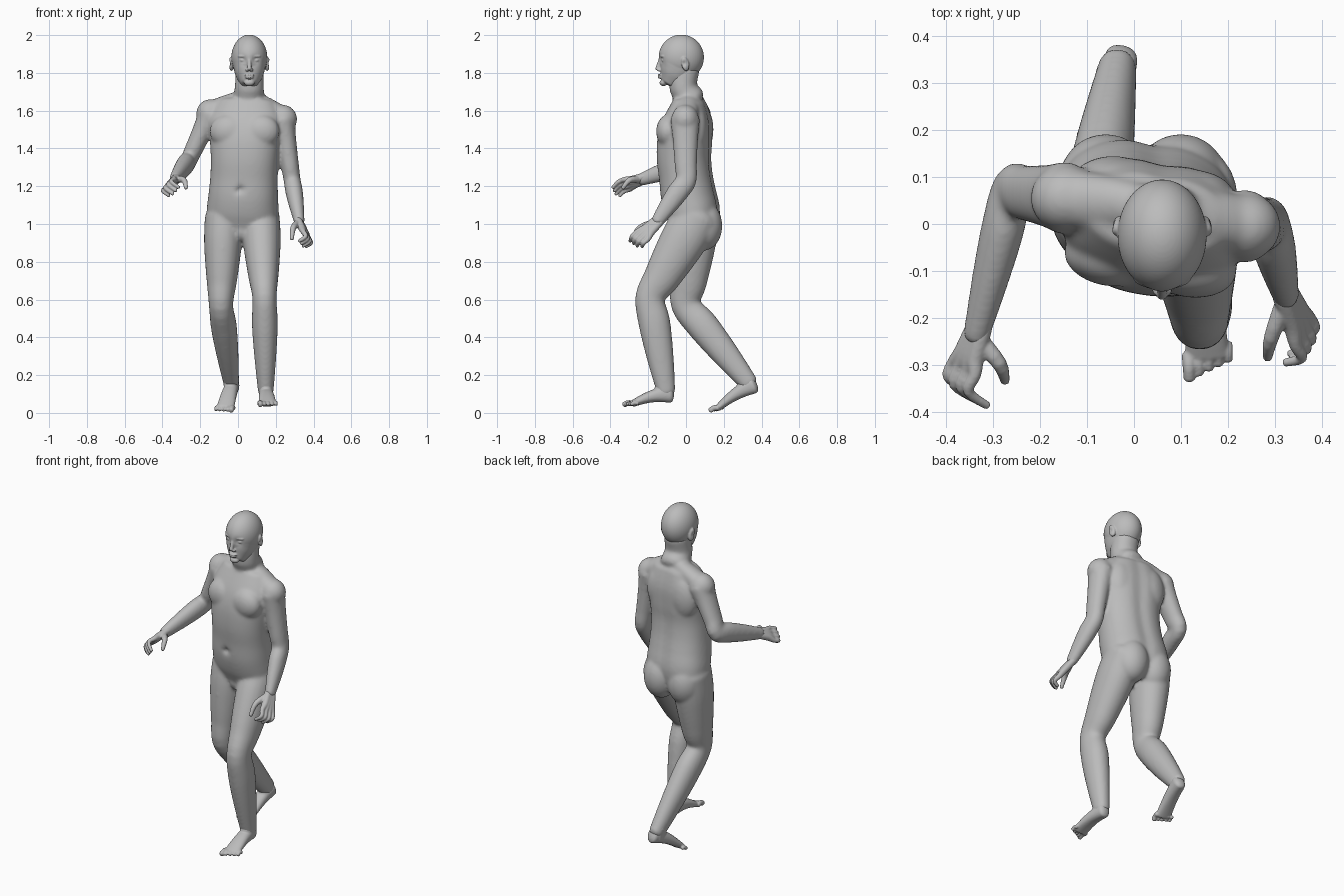
import bpy, bmesh, math
from mathutils import Vector, Matrix

cube = bpy.data.objects.get("Cube")
if cube:
    bpy.data.objects.remove(cube)

grey = (0.5, 0.5, 0.5, 1)
skin = bpy.data.materials.new("plain_grey")
skin.use_nodes = True
skin.diffuse_color = grey
skin.node_tree.nodes["Principled BSDF"].inputs["Base Color"].default_value = grey


def mix(a, b, t):
    return a + (b - a) * t


def spline(rows, steps):
    """Catmull-Rom interpolation of section rows."""
    out = []
    last = len(rows) - 1
    for i in range(last):
        near = (rows[max(i - 1, 0)], rows[i], rows[i + 1], rows[min(i + 2, last)])
        for s in range(steps):
            t = s / steps
            out.append([b + 0.5 * t * (c - a + t * (2 * a - 5 * b + 4 * c - d + t * (3 * (b - c) + d - a)))
                        for a, b, c, d in zip(*near)])
    out.append(rows[-1])
    return out


def loft(bm, sections, n=24, twist=0, cap=0.6, power=2.1, groove=0):
    """Skin oval sections (centre, half width, half depth) set square to their path."""
    rows = spline([[*centre, a, b] for centre, a, b in sections], steps=4)
    points = [Vector(row[:3]) for row in rows]
    last = len(points) - 1
    rings = []
    for i, (point, row) in enumerate(zip(points, rows)):
        along = (points[min(i + 1, last)] - points[max(i - 1, 0)]).normalized()
        rings.append((point, along, row[3], row[4]))

    def dome(ring, sign):
        point, along, a, b = ring
        reach = along * sign * cap * min(a, b)
        return [(point + reach * math.sin(k), along, a * math.cos(k), b * math.cos(k)) for k in (0.5, 1, 1.4)]

    rings = dome(rings[0], -1)[::-1] + rings + dome(rings[-1], 1)
    loops = []
    for point, along, a, b in rings:
        side = Vector((1, 0, 0))
        side = (side - along * side.dot(along)).normalized()
        side.rotate(Matrix.Rotation(math.radians(twist), 3, along))
        depth = along.cross(side)
        loop = []
        for i in range(n):
            angle = math.tau * i / n
            c, s = math.cos(angle), math.sin(angle)
            r = (abs(c) ** power + abs(s) ** power) ** (-1 / power)
            r *= 1 - groove * math.exp(-((angle - math.pi / 2) / 0.2) ** 2)
            loop.append(bm.verts.new(point + side * a * r * c + depth * b * r * s))
        loops.append(loop)
    for lower, upper in zip(loops, loops[1:]):
        for i in range(n):
            j = (i + 1) % n
            bm.faces.new((lower[i], lower[j], upper[j], upper[i]))
    bm.faces.new(loops[0][::-1])
    bm.faces.new(loops[-1])


def blob(bm, position, size, tilt=0, turn=0):
    matrix = (Matrix.Translation(position) @ Matrix.Rotation(math.radians(turn), 4, 'Z')
              @ Matrix.Rotation(math.radians(tilt), 4, 'X') @ Matrix.Diagonal((*size, 1)))
    bmesh.ops.create_uvsphere(bm, u_segments=48, v_segments=32, radius=1, matrix=matrix)


def dent(bm, position, radius, push):
    for vert in bm.verts:
        distance = (vert.co - Vector(position)).length
        vert.co += Vector(push) * math.exp(-(distance / radius) ** 2)


def finish(name, bm, voxel, smoothing):
    """Fuse the overlapping pieces into one soft surface."""
    bmesh.ops.recalc_face_normals(bm, faces=bm.faces)
    mesh = bpy.data.meshes.new(name)
    bm.to_mesh(mesh)
    bm.free()
    mesh.materials.append(skin)
    part = bpy.data.objects.new(name, mesh)
    bpy.context.collection.objects.link(part)
    fuse = part.modifiers.new("fuse", 'REMESH')
    fuse.mode = 'VOXEL'
    fuse.voxel_size = voxel
    fuse.use_smooth_shade = True
    soften = part.modifiers.new("soften", 'SMOOTH')
    soften.factor = 0.5
    soften.iterations = smoothing


def limb(bm, joints, radii, upper_swell, lower_swell):
    """Two-bone limb: radii taper from joint to joint with a muscle swell on each bone."""
    sections = []
    for bone, swell in enumerate((upper_swell, lower_swell)):
        for step in range(4):
            t = step / 4
            r = mix(radii[bone], radii[bone + 1], t) + swell * math.sin(math.pi * t ** 0.7)
            sections.append((mix(joints[bone], joints[bone + 1], t), r, r * 1.23))
    sections.append((joints[-1], radii[-1], radii[-1] * 1.2))
    loft(bm, sections)


def foot(name, shin, heel, ball, outward):
    """Ankle and wedge from heel to ball with five toes; the big toe is on the inner side."""
    bm = bmesh.new()
    sections = []
    for step in range(5):
        t = step / 4
        arch = Vector((0, 0, 0.012)) * math.sin(math.pi * t)
        sections.append((mix(heel, ball, t) + arch, mix(0.035, 0.047, t), mix(0.046, 0.018, t)))
    loft(bm, sections, power=2.3)
    instep = mix(heel, ball, 0.2)
    loft(bm, [(shin, .036, .044), (mix(shin, instep, 0.5), .036, .047), (instep, .037, .055)])
    forward = (ball - heel).normalized() * 0.05
    forward.z *= 0.5
    for toe in range(5):
        r = 0.011 if toe else 0.015
        root = ball + Vector((outward * (toe - 1.9) * 0.021, toe * 0.006, 0))
        tip = root + forward * (1 - toe * 0.08)
        knuckle = (root + tip) / 2 + Vector((0, 0, 0.006))
        loft(bm, [(root, r, r), (knuckle, r * 0.9, r), (tip, r * 0.9, r)], n=12)
    finish(name, bm, 0.004, 4)


def hand(name, wrist, knuckles, spread, curl, thumb):
    """Four curled fingers fanned from the wrist across the palm, and a thumb."""
    bm = bmesh.new()
    forward = (knuckles - wrist).normalized() * 0.04
    for finger in range(4):
        fan = spread * (finger / 1.5 - 1)
        size = 0.8 if finger == 3 else 1
        root = knuckles + fan
        middle = root + forward * size
        loft(bm, [(wrist - forward + fan * 0.2, 0.02, 0.02), (wrist + fan * 0.4, 0.02, 0.02),
                  (mix(wrist, root, 0.6), 0.019, 0.019), (root, 0.014, 0.014),
                  (middle, 0.0115, 0.0115), (middle + curl * size, 0.009, 0.009)], n=16)
    bulge = mix(wrist, thumb, 0.5) - spread * 0.8
    loft(bm, [(wrist, 0.02, 0.02), (bulge, 0.016, 0.016), (thumb, 0.01, 0.01)], n=16)
    finish(name, bm, 0.004, 3)


# torso, sections stacked evenly from groin to collar: centre depth, half width, half depth
body = bmesh.new()
outline = [(.05, .17, .11), (.04, .19, .14), (.015, .184, .145), (0, .178, .14),
           (-.01, .18, .142), (-.005, .19, .142), (.01, .2, .125), (.02, .15, .085)]
loft(body, [(Vector((0.02 + 0.004 * i, y, 0.95 + 0.1 * i)), a, b) for i, (y, a, b) in enumerate(outline)],
     n=48, twist=-9, cap=0.2, power=2.3, groove=0.08)

# neck, shoulder slopes and shoulder caps
collar = Vector((.055, .03, 1.66))
loft(body, [(collar, .085, .075), (Vector((.06, -.015, 1.72)), .077, .073), (Vector((.06, -.005, 1.82)), .074, .077)])
left_shoulder = Vector((.237, -.005, 1.555))
right_shoulder = Vector((-.145, .055, 1.585))
for shoulder in (left_shoulder, right_shoulder):
    crest = mix(collar, shoulder, 0.5) + Vector((0, 0, 0.015))
    loft(body, [(collar, .05, .05), (crest, .05, .06), (shoulder, .065, .065)])
    blob(body, shoulder, (.076, .072, .076))

# chest, shoulder blades, buttocks, groin, navel
for side in (-1, 1):
    blob(body, (.035 + side * .085, -.08 - side * .012, 1.49), (.1, .065, .09), turn=-8)
    blob(body, (.04 + side * .085, .07 - side * .015, 1.5), (.09, .06, .13))
    blob(body, (.02 + side * .08, .095, .99), (.098, .097, .13))
blob(body, (.02, -.03, .965), (.05, .045, .055))
dent(body, (.01, -.14, 1.18), 0.018, (0, .03, 0))

# legs: left stepping forward, right pushing off behind
left_ankle = Vector((.147, -.105, .11))
right_ankle = Vector((-.035, .335, .155))
leg_radii = (0.1, 0.064, 0.041)
limb(body, [Vector((.12, .06, 1.04)), Vector((.14, -.19, .61)), left_ankle], leg_radii, 0.011, 0.011)
limb(body, [Vector((-.075, .05, 1.04)), Vector((-.09, 0, .57)), right_ankle], leg_radii, 0.011, 0.011)

# arms: left hanging, right bent forward
arm_radii = (0.064, 0.045, 0.028)
left_wrist = Vector((.325, -.155, 1.01))
right_wrist = Vector((-.337, -.24, 1.235))
limb(body, [left_shoulder, Vector((.287, 0, 1.23)), left_wrist], arm_radii, -0.003, 0.006)
limb(body, [right_shoulder, Vector((-.26, .07, 1.34)), right_wrist], arm_radii, -0.003, 0.006)
finish("body", body, 0.008, 14)

# head: skull and jaw, then sockets, eyes, brows, nostrils, ears
head = bmesh.new()
middle = 0.06
blob(head, (middle, -.025, 1.882), (.095, .12, .12))
jaw = [(-.09, .045, .048), (-.067, .07, .077), (-.047, .083, .097), (-.034, .089, .108)]
loft(head, [(Vector((middle, y, 1.745 + 0.04 * i)), a, b) for i, (y, a, b) in enumerate(jaw)],
     n=64, cap=0.25, power=2.2)
for side in (-1, 1):
    eye = middle + side * 0.037
    ear = middle + side * 0.096
    dent(head, (eye, -.14, 1.868), 0.02, (0, .014, 0))
    blob(head, (eye, -.116, 1.867), (.015, .014, .01))
    blob(head, (eye, -.126, 1.888), (.026, .009, .006), turn=side * 18)
    blob(head, (middle + side * .012, -.142, 1.815), (.009, .011, .008))
    blob(head, (ear, -.004, 1.847), (.012, .021, .038), tilt=12, turn=side * 20)
    dent(head, (ear + side * .012, -.01, 1.85), 0.014, (-side * .01, 0, 0))

# nose, lips, chin
bridge = Vector((middle, -.128, 1.885))
nose_tip = Vector((middle, -.152, 1.82))
loft(head, [(bridge, .01, .012), (mix(bridge, nose_tip, 0.5), .01, .012), (nose_tip, .012, .011)], n=16)
for lip_height, lip_width in ((1.788, .026), (1.776, .023)):
    blob(head, (middle, -.136, lip_height), (lip_width, .013, .007))
blob(head, (middle, -.12, 1.748), (.028, .02, .018))
finish("head", head, 0.004, 4)

foot("left_foot", Vector((.146, -.11, .18)), Vector((.147, -.085, .1)), Vector((.156, -.28, .05)), 1)
foot("right_foot", Vector((-.047, .315, .19)), Vector((-.027, .355, .147)), Vector((-.067, .17, .027)), -1)

hand("left_hand", left_wrist, knuckles=Vector((.36, -.23, .94)), spread=Vector((.015, .028, -.02)),
     curl=Vector((-.035, -.01, -.025)), thumb=Vector((.285, -.285, .92)))
hand("right_hand", right_wrist, knuckles=Vector((-.363, -.31, 1.21)), spread=Vector((-.023, .012, -.026)),
     curl=Vector((.04, -.03, -.03)), thumb=Vector((-.275, -.335, 1.19)))
